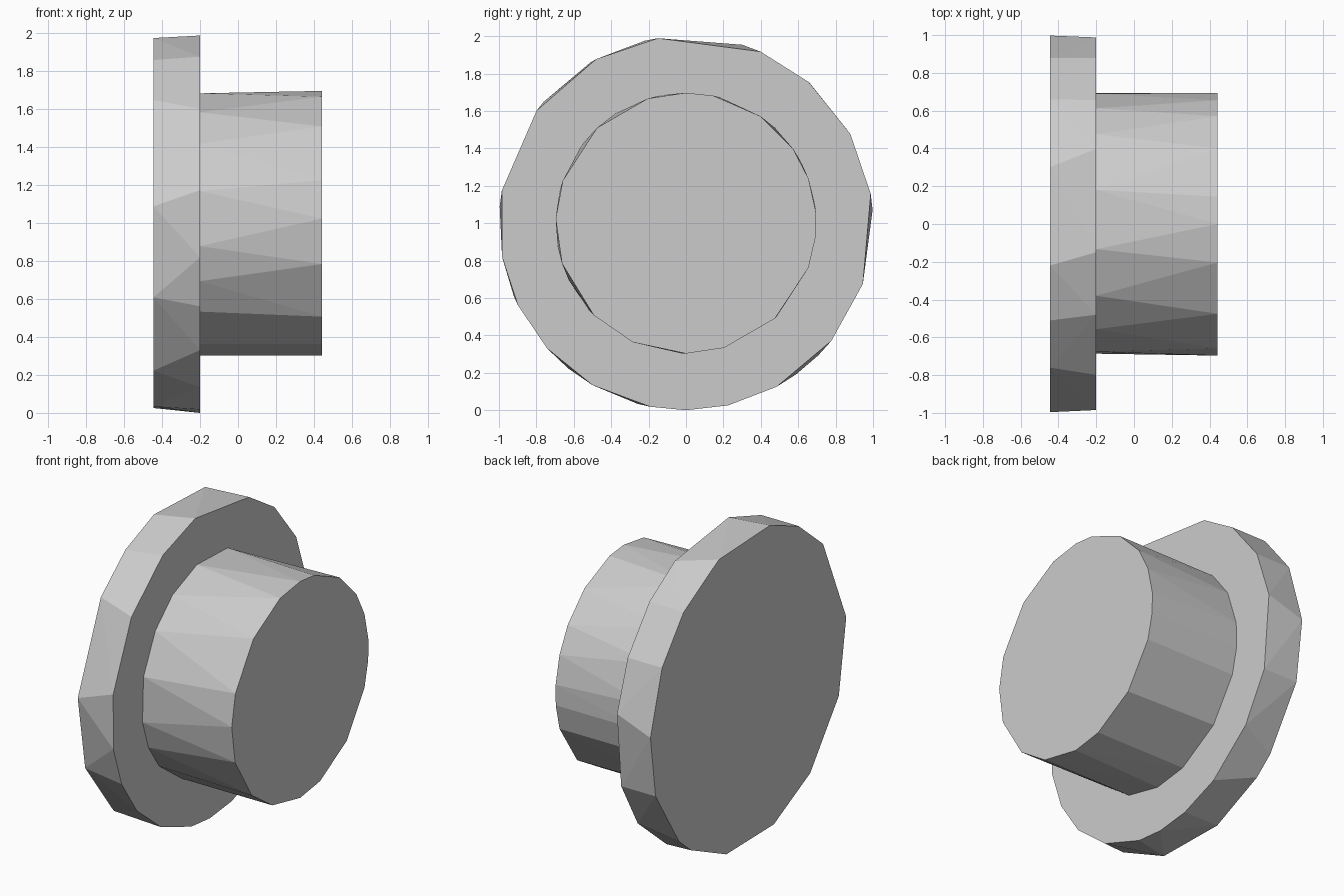
import bpy, bmesh, math

if "Cube" in bpy.data.objects:
    bpy.data.objects.remove(bpy.data.objects["Cube"])

grey = bpy.data.materials.new("light_grey")
grey.diffuse_color = (0.6, 0.6, 0.6, 1)
grey.use_nodes = True
grey.node_tree.nodes["Principled BSDF"].inputs["Base Color"].default_value = grey.diffuse_color


def disc(name, radius, x0, angles0, x1, angles1):
    """Faceted disc along x: hull of two unevenly divided circular ends."""
    bm = bmesh.new()
    for x, angles in ((x0, angles0), (x1, angles1)):
        for a in angles:
            t = math.radians(a)
            bm.verts.new((x, radius * math.cos(t), 1 + radius * math.sin(t)))
    bmesh.ops.convex_hull(bm, input=bm.verts)
    # Merge the triangles of the flat ends
    bmesh.ops.dissolve_limit(bm, angle_limit=math.radians(0.5),
                             verts=bm.verts, edges=bm.edges)
    bmesh.ops.recalc_face_normals(bm, faces=bm.faces)
    mesh = bpy.data.meshes.new(name)
    bm.to_mesh(mesh)
    bm.free()
    mesh.materials.append(grey)
    obj = bpy.data.objects.new(name, mesh)
    bpy.context.collection.objects.link(obj)
    return obj


# Wide thin flange
disc("flange", 1.0,
     -0.445, (4, 28.5, 48.7, 72.5, 102.7, 120.7, 139.5, 174.9, 203, 231,
              255, 283, 306, 315, 341),
     -0.20, (9, 28.5, 49, 66.5, 98.6, 118.7, 143, 170, 190.4, 206, 222,
             240, 259, 270, 283, 299, 321, 341))

# Narrower plug
disc("plug", 0.697,
     -0.20, (8, 28.5, 47, 75, 101, 123, 143, 166, 190, 206, 222, 246,
             268, 287, 314, 340, 354),
     0.443, (5, 20, 35, 55, 78, 90, 107, 133, 161, 178, 198, 225,
             246, 270, 287, 313, 340, 354))
